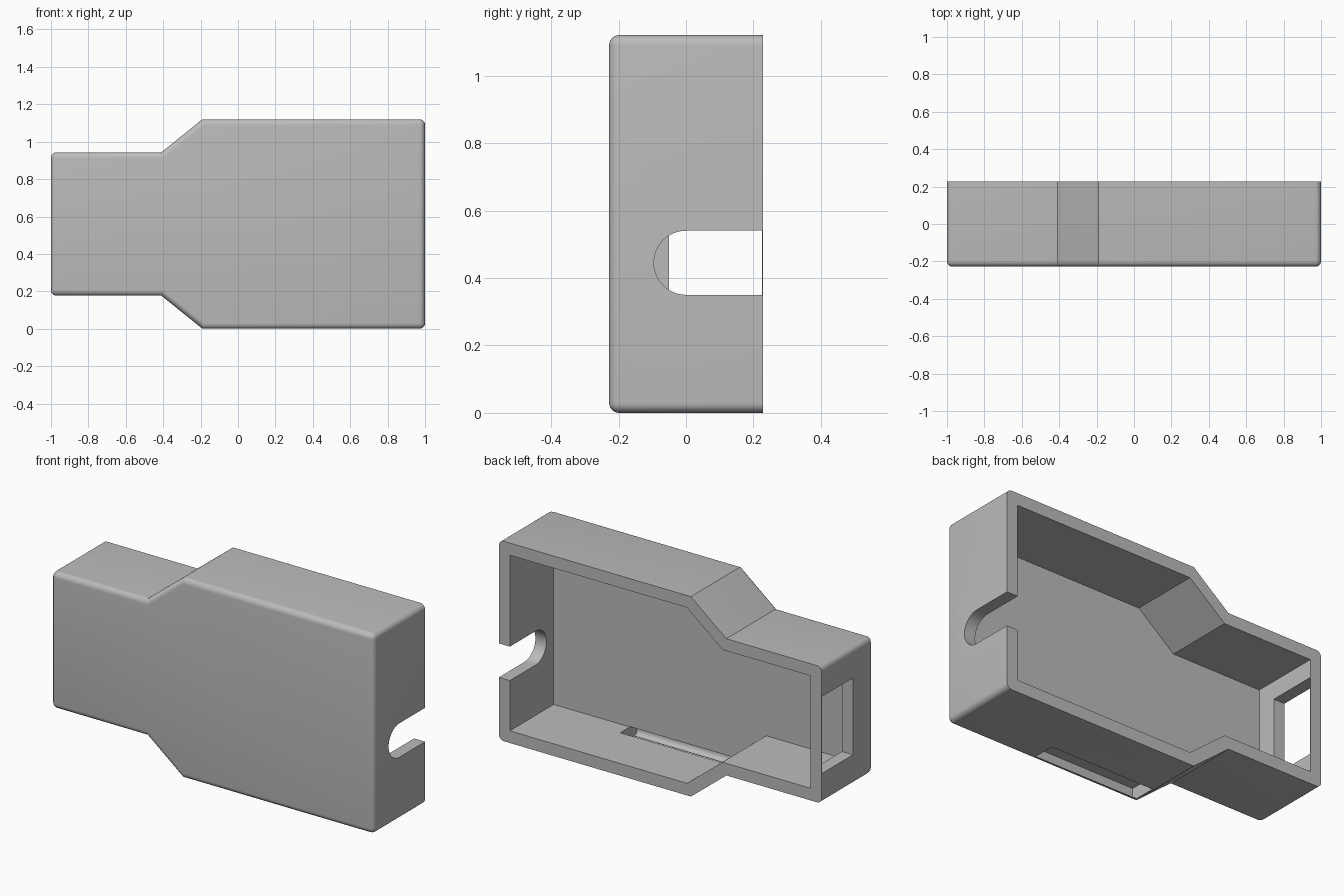
import bpy, bmesh, math
from mathutils import Vector

cube = bpy.data.objects.get("Cube")
if cube:
    bpy.data.objects.remove(cube)

MID, BACK, FRONT, WALL, FILLET = 0.56, 0.228, -0.228, 0.068, 0.03

grey = bpy.data.materials.new("plain grey")
grey.use_nodes = True
tone = (0.5, 0.5, 0.5, 1)
grey.diffuse_color = tone
grey.node_tree.nodes["Principled BSDF"].inputs["Base Color"].default_value = tone


def outline(inset):
    """Stepped side profile in x and z, shrunk evenly by inset."""
    shift = 0.362 * inset
    upper = [(-1 + inset, 0.383 - inset), (-0.41 + shift, 0.383 - inset),
             (-0.19 + shift, MID - inset), (1 - inset, MID - inset)]
    lower = [(x, -z) for x, z in reversed(upper)]
    return [(x, MID + z) for x, z in upper + lower]


def prism(name, points, sweep, bevel=False):
    """Extrude a closed ring of 3D points along sweep."""
    bm = bmesh.new()
    face = bm.faces.new([bm.verts.new(p) for p in points])
    grown = bmesh.ops.extrude_face_region(bm, geom=[face], use_keep_orig=True)
    moved = [v for v in grown["geom"] if isinstance(v, bmesh.types.BMVert)]
    bmesh.ops.translate(bm, verts=moved, vec=sweep)
    bmesh.ops.recalc_face_normals(bm, faces=bm.faces)
    if bevel:
        # Round the front rim and the four outer end corners
        def rounded(e):
            a, b = (v.co for v in e.verts)
            return max(a.y, b.y) < 0 or (abs(a.y - b.y) > 0.1 and abs(a.x) > 0.9)
        bmesh.ops.bevel(bm, geom=[e for e in bm.edges if rounded(e)], offset=FILLET,
                        segments=6, profile=0.5, affect='EDGES', clamp_overlap=True)
        bmesh.ops.recalc_face_normals(bm, faces=bm.faces)
    mesh = bpy.data.meshes.new(name)
    bm.to_mesh(mesh)
    bm.free()
    obj = bpy.data.objects.new(name, mesh)
    bpy.context.collection.objects.link(obj)
    mesh.materials.append(grey)
    return obj


def arc(cy, cz, radius, start, end, steps):
    angles = [math.radians(start + (end - start) * i / steps) for i in range(steps + 1)]
    return [(cy + radius * math.cos(a), cz + radius * math.sin(a)) for a in angles]


# Outer shell
shell = prism("housing_shell", [(x, FRONT, z) for x, z in outline(0)],
              Vector((0, BACK - FRONT, 0)), bevel=True)

# Hollow, open at the back
cavity = prism("cavity_cutter", [(x, FRONT + WALL, z) for x, z in outline(WALL)],
               Vector((0, 1, 0)))

# Round-ended cable notch in the left end wall
notch_ring = [(0.5, 0.54)] + arc(0, 0.445, 0.095, 90, 270, 24) + [(0.5, 0.35)]
notch = prism("notch_cutter", [(0.85, y, z) for y, z in notch_ring], Vector((0.3, 0, 0)))

# Rectangular port in the right end wall, closed by a thin strip at the rim
port_ring = [(-0.05, 0.345), (BACK - 0.002, 0.345), (BACK - 0.002, 0.775), (-0.05, 0.775)]
port = prism("port_cutter", [(-1.1, y, z) for y, z in port_ring], Vector((0.25, 0, 0)))

# Slot through the floor, leaving a thin rounded front lip
lip = arc(FRONT + FILLET, FILLET, FILLET - 0.003, 180, 270, 6)
slot_ring = [(-0.075, -0.05), (-0.075, WALL + 0.002), (lip[0][0], WALL + 0.002)]
slot_ring += lip + [(lip[-1][0], -0.05)]
slot = prism("slot_cutter", [(-0.18, y, z) for y, z in slot_ring], Vector((0.64, 0, 0)))

for cutter in (cavity, notch, port, slot):
    cut = shell.modifiers.new(cutter.name, 'BOOLEAN')
    cut.operation = 'DIFFERENCE'
    cut.solver = 'EXACT'
    cut.object = cutter

# Apply the cuts and remove the helpers
bpy.context.view_layer.objects.active = shell
shell.select_set(True)
for cut in list(shell.modifiers):
    bpy.ops.object.modifier_apply(modifier=cut.name)
for cutter in (cavity, notch, port, slot):
    bpy.data.objects.remove(cutter)
bpy.ops.object.shade_smooth_by_angle(angle=math.radians(30))
